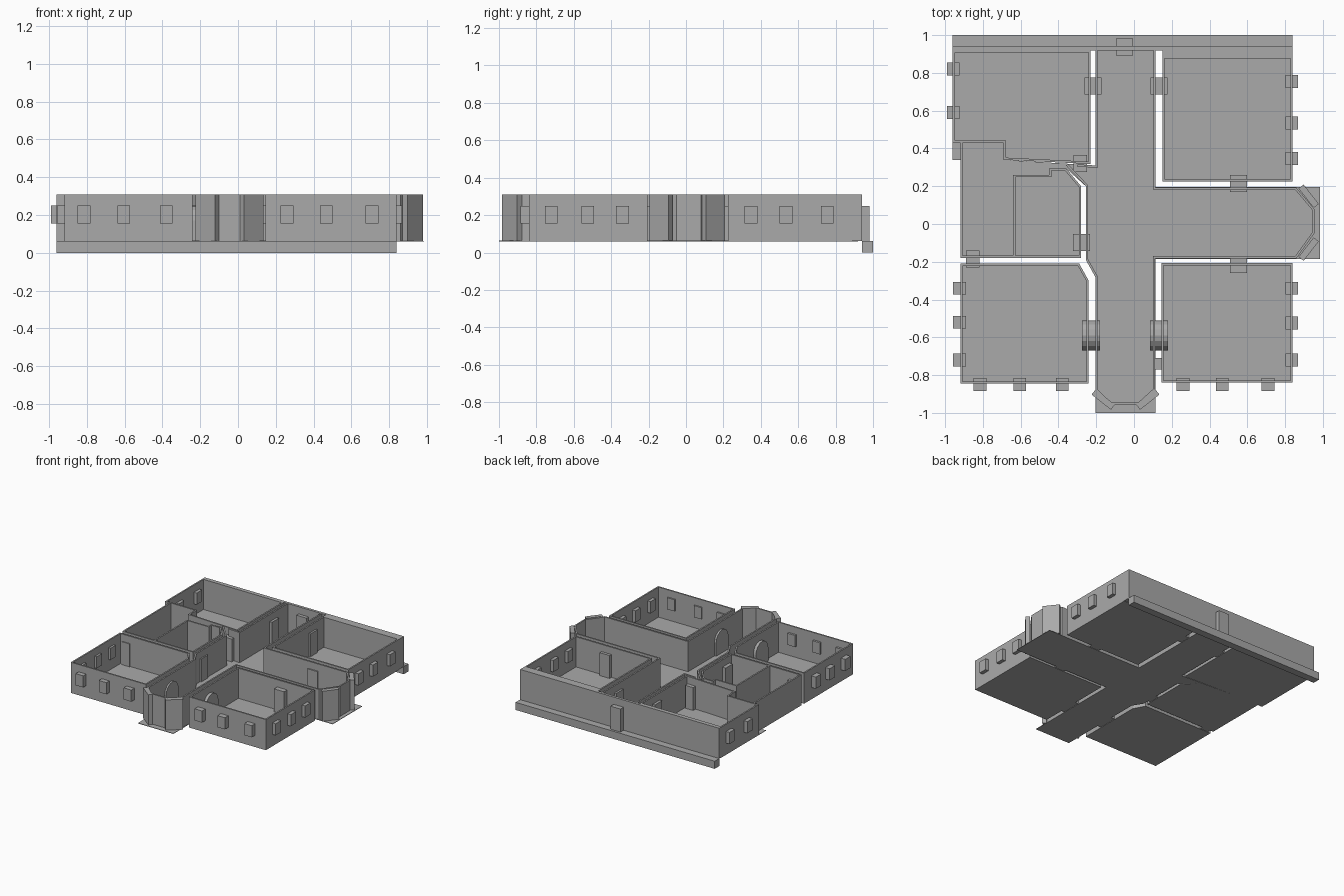
import bpy, bmesh, math
from mathutils import Matrix

if "Cube" in bpy.data.objects:
    bpy.data.objects.remove(bpy.data.objects["Cube"])

FLOOR, TOP, T = 0.062, 0.309, 0.012

grey = bpy.data.materials.new("plain_grey")
grey.diffuse_color = (0.4, 0.4, 0.4, 1)
grey.use_nodes = True
grey.node_tree.nodes["Principled BSDF"].inputs["Base Color"].default_value = grey.diffuse_color


def finish(name, bm):
    me = bpy.data.meshes.new(name)
    bm.to_mesh(me)
    bm.free()
    me.materials.append(grey)
    ob = bpy.data.objects.new(name, me)
    bpy.context.collection.objects.link(ob)
    return ob


def box(name, x0, x1, y0, y1, z0, z1, angle=0):
    bm = bmesh.new()
    bmesh.ops.create_cube(bm, size=1, matrix=Matrix.Translation(
        ((x0 + x1) / 2, (y0 + y1) / 2, (z0 + z1) / 2))
        @ Matrix.Rotation(angle, 4, 'Z')
        @ Matrix.Diagonal((x1 - x0, y1 - y0, z1 - z0, 1)))
    return finish(name, bm)


def prism(name, pts, vec):
    """Closed outline of 3D points, extruded along vec."""
    bm = bmesh.new()
    face = bm.faces.new([bm.verts.new(p) for p in pts])
    new = bmesh.ops.extrude_face_region(bm, geom=[face])["geom"]
    verts = [g for g in new if isinstance(g, bmesh.types.BMVert)]
    bmesh.ops.translate(bm, verts=verts, vec=vec)
    bmesh.ops.recalc_face_normals(bm, faces=bm.faces)
    return finish(name, bm)


def floor(name, pts):
    return prism(name, [(x, y, FLOOR - 0.003) for x, y in pts], (0, 0, 0.004))


def walls(name, pts, closed=True):
    """Vertical ribbon along a counter-clockwise path, thickened inwards."""
    bm = bmesh.new()
    low = [bm.verts.new((x, y, FLOOR)) for x, y in pts]
    high = [bm.verts.new((x, y, TOP)) for x, y in pts]
    n = len(pts)
    for i in range(n if closed else n - 1):
        j = (i + 1) % n
        bm.faces.new((low[i], low[j], high[j], high[i]))
    ob = finish(name, bm)
    mod = ob.modifiers.new("thickness", 'SOLIDIFY')
    mod.thickness, mod.offset, mod.use_even_offset = T, -1, True
    return ob


# Rooms: floor plus surrounding walls
rooms = {
    "southwest_room": [(-.92, -.845), (-.24, -.845), (-.24, -.30), (-.29, -.21), (-.92, -.21)],
    "southeast_room": [(.145, -.84), (.84, -.84), (.84, -.207), (.145, -.207)],
    "northeast_room": [(.15, .225), (.84, .225), (.84, .888), (.15, .888)],
    "northwest_room": [(-.96, .43), (-.69, .43), (-.69, .34), (-.23, .318), (-.23, .92), (-.96, .92)],
    "small_room": [(-.64, -.18), (-.28, -.18), (-.28, .20), (-.36, .295), (-.45, .295), (-.45, .26), (-.64, .26)],
}
for name, outline in rooms.items():
    floor(name + "_floor", outline)
    walls(name + "_walls", outline)

# Cross-shaped corridor with the western passage
floor("corridor_floor", [
    (-.205, -1), (.115, -1), (.115, -.185), (.985, -.185), (.985, .195), (.115, .195),
    (.115, .92), (-.205, .92), (-.205, .31), (-.69, .34), (-.69, .43), (-.96, .43),
    (-.96, .34), (-.92, .34), (-.92, -.18), (-.64, -.18), (-.64, .26), (-.45, .26),
    (-.45, .295), (-.36, .295), (-.255, .20), (-.255, -.19), (-.205, -.27)])
walls("corridor_walls", [
    (-.36, .31), (-.255, .20), (-.255, -.19), (-.205, -.28), (-.205, -.88), (-.13, -.955),
    (.03, -.955), (.112, -.88), (.112, -.182), (.86, -.182), (.955, -.05), (.955, .08),
    (.86, .192), (.115, .192), (.115, .92)], closed=False)
walls("corridor_northwest_wall", [(-.205, .92), (-.205, .31), (-.30, .316)], closed=False)
walls("passage_outer_wall", [(-.92, .43), (-.92, -.18), (-.64, -.18)], closed=False)

# Back wall and the low kerb behind it
box("back_wall", -.96, .84, .92, .942, FLOOR, TOP)
box("back_wall_filler", .15, .84, .888, .92, FLOOR, TOP)
box("back_kerb", -.96, .84, .94, 1.0, 0, .062)

# Diagonal panels of the south and east bays
for name, x, y, ang in (("south_bay_left", -.163, -.93, -38), ("south_bay_right", .073, -.93, 38),
                        ("east_bay_back", .925, .147, -52), ("east_bay_front", .925, -.133, 52)):
    box(name + "_panel", x - .065, x + .065, y - .017, y + .017, FLOOR, TOP, math.radians(ang))

# Windows: small blocks passing through the outer walls
W = 0.034
centres = [(x, -.85) for x in (-.815, -.605, -.38, .26, .467, .71)]
centres += [(-.925, y) for y in (-.34, -.52, -.72)]
centres += [(-.957, y) for y in (.82, .59)]
centres += [(.835, y) for y in (.755, .535, .347, -.34, -.525, -.72)]
for i, (x, y) in enumerate(centres):
    box(f"window_{i + 1}", x - W, x + W, y - W, y + W, .155, .25)
box("inner_hatch", .112, .148, -.77, -.71, .155, .25)

# Doors: taller blocks through the walls
D = 0.045
for i, (x, y) in enumerate([(-.05, .937), (-.218, .73), (.132, .73), (.553, .215), (.553, -.215),
                            (-.855, -.185), (-.277, -.098), (-.285, .32)]):
    dx = 0.036 if i in (5, 7) else D
    box(f"door_{i + 1}", x - dx, x + dx, y - D, y + D, FLOOR, .25)

# Arched doors on either side of the south corridor
R, YC, SPRING = 0.08, -.59, .17
arch = [(YC + R, FLOOR)]
arch += [(YC + R * math.cos(math.pi * k / 8), SPRING + R * math.sin(math.pi * k / 8)) for k in range(9)]
arch += [(YC - R, FLOOR)]
for side, x in (("left", -.275), ("right", .085)):
    prism(f"arched_door_{side}", [(x, y, z) for y, z in arch], (.095, 0, 0))
